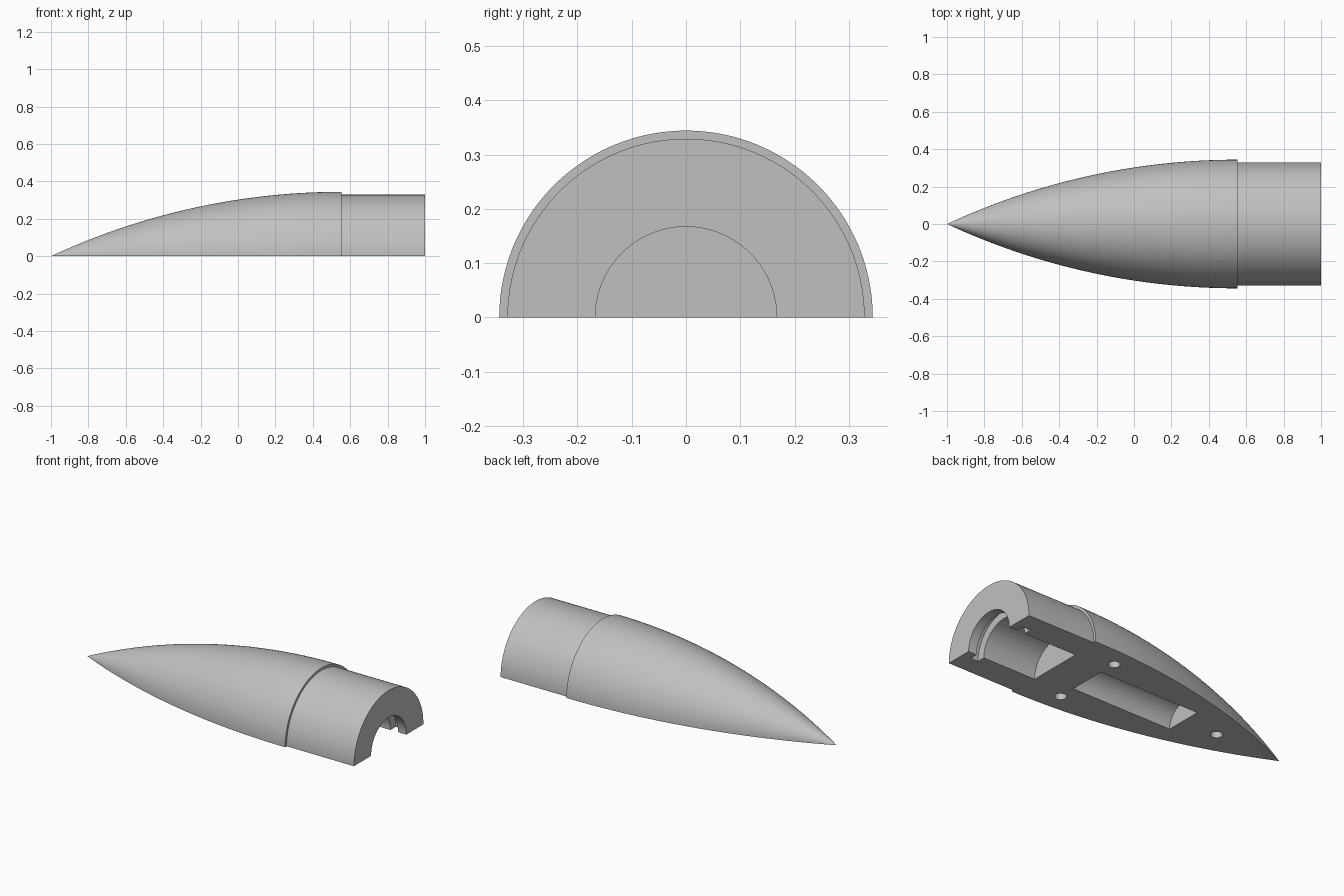
import bpy, bmesh, math

if "Cube" in bpy.data.objects:
    bpy.data.objects.remove(bpy.data.objects["Cube"])

SEG = 96                      # segments over the half circle
SHOULDER, R_NOSE, R_BODY = 0.553, 0.344, 0.329

grey = bpy.data.materials.new("light grey")
grey.diffuse_color = (0.53, 0.53, 0.53, 1)
grey.use_nodes = True
grey.node_tree.nodes["Principled BSDF"].inputs["Base Color"].default_value = grey.diffuse_color


def ogive(n):
    """Tangent ogive profile from the tip to the shoulder."""
    length = SHOULDER + 1
    rho = (R_NOSE ** 2 + length ** 2) / (2 * R_NOSE)
    pts = []
    for i in range(1, n + 1):
        x = -1 + length * i / n
        pts.append((x, math.sqrt(rho ** 2 - (SHOULDER - x) ** 2) + R_NOSE - rho))
    return pts


def half_lathe(name, profile):
    """Half revolution about x, closed by a flat base and a flat end."""
    bm = bmesh.new()
    tip = bm.verts.new((-1, 0, 0))
    rings = [[bm.verts.new((x, -r * math.cos(math.pi * j / SEG),
                            r * math.sin(math.pi * j / SEG) if 0 < j < SEG else 0))
              for j in range(SEG + 1)] for x, r in profile]
    for j in range(SEG):
        bm.faces.new((tip, rings[0][j], rings[0][j + 1]))
        for a, b in zip(rings, rings[1:]):
            bm.faces.new((a[j], b[j], b[j + 1], a[j + 1]))
    bm.faces.new(rings[-1])
    bm.faces.new([tip] + [r[0] for r in rings] + [r[-1] for r in reversed(rings)])
    bmesh.ops.recalc_face_normals(bm, faces=bm.faces)
    mesh = bpy.data.meshes.new(name)
    bm.to_mesh(mesh)
    bm.free()
    mesh.materials.append(grey)
    obj = bpy.data.objects.new(name, mesh)
    bpy.context.collection.objects.link(obj)
    return obj


def cut(target, centre, radius, depth, along_x, sides):
    """Subtract a cylinder from the target."""
    rot = (0, math.pi / 2, 0) if along_x else (0, 0, 0)
    bpy.ops.mesh.primitive_cylinder_add(vertices=sides, radius=radius, depth=depth,
                                        location=centre, rotation=rot)
    cutter = bpy.context.object
    cutter.hide_render = True
    cutter.data.materials.append(grey)
    mod = target.modifiers.new("cut", 'BOOLEAN')
    mod.operation, mod.solver, mod.object = 'DIFFERENCE', 'EXACT', cutter
    bpy.context.view_layer.objects.active = target
    bpy.ops.object.modifier_apply(modifier=mod.name)
    bpy.data.objects.remove(cutter, do_unlink=True)


# Pointed shell half with a stepped-down tail
shell = half_lathe("nose_cone_half", ogive(48) + [(SHOULDER, R_BODY), (1, R_BODY)])

# Tail bore, ring groove and front pocket: (x start, x end, radius)
for x0, x1, r in ((0.545, 1.1, 0.167), (0.895, 0.945, 0.215), (-0.34, 0.323, 0.113)):
    cut(shell, ((x0 + x1) / 2, 0, 0), r, x1 - x0, True, 98)

# Alignment pin holes in the flat base
for x, y in ((-0.568, 0), (0.322, 0.22), (0.322, -0.22)):
    cut(shell, (x, y, 0), 0.032, 0.2, False, 32)

bpy.ops.object.select_all(action='DESELECT')
shell.select_set(True)
bpy.context.view_layer.objects.active = shell
bpy.ops.object.shade_smooth_by_angle(angle=math.radians(30))
